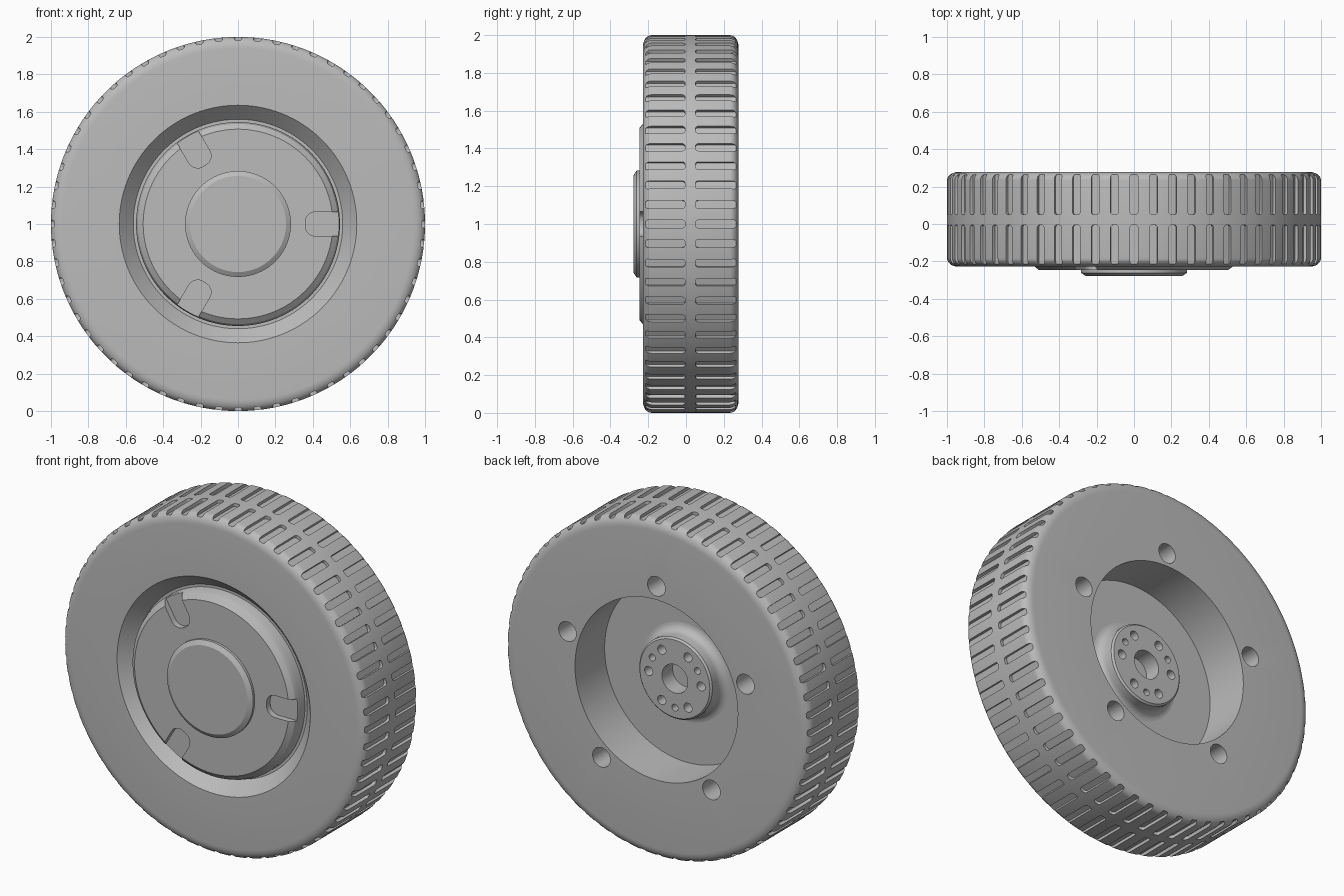
import bpy, bmesh
from math import sin, cos, pi, radians
from mathutils import Matrix, Vector

if "Cube" in bpy.data.objects:
    bpy.data.objects.remove(bpy.data.objects["Cube"])

grey = bpy.data.materials.new("plain_grey")
grey.use_nodes = True
grey.diffuse_color = (0.5, 0.5, 0.5, 1)
grey.node_tree.nodes["Principled BSDF"].inputs["Base Color"].default_value = (0.5, 0.5, 0.5, 1)

AXLE = Vector((0, 0, 1))
FRONT, BACK = -0.228, 0.278


def make_object(name, bm):
    """Turn a bmesh built around the origin into an object at axle height."""
    bmesh.ops.recalc_face_normals(bm, faces=bm.faces)
    bmesh.ops.translate(bm, verts=bm.verts, vec=AXLE)
    mesh = bpy.data.meshes.new(name)
    bm.to_mesh(mesh)
    bm.free()
    mesh.materials.append(grey)
    obj = bpy.data.objects.new(name, mesh)
    bpy.context.collection.objects.link(obj)
    return obj


def lathe(name, profile, steps, closed=False):
    """Revolve (radius, y) points around the y axis."""
    bm = bmesh.new()
    verts = [bm.verts.new((r, y, 0)) for r, y in profile]
    pairs = list(zip(verts, verts[1:])) + ([(verts[-1], verts[0])] if closed else [])
    edges = [bm.edges.new(p) for p in pairs]
    bmesh.ops.spin(bm, geom=verts + edges, cent=(0, 0, 0), axis=(0, 1, 0),
                   angle=2 * pi, steps=steps, use_merge=True)
    bmesh.ops.remove_doubles(bm, verts=bm.verts, dist=1e-5)
    return make_object(name, bm)


def rounded_rect(x0, x1, y0, y1, r, n=5):
    """Outline of a rectangle with rounded corners."""
    corners = [(x1 - r, y1 - r), (x0 + r, y1 - r), (x0 + r, y0 + r), (x1 - r, y0 + r)]
    return [(cx + r * cos((q + i / n) * pi / 2), cy + r * sin((q + i / n) * pi / 2))
            for q, (cx, cy) in enumerate(corners) for i in range(n + 1)]


def add_prism(bm, outline, to_3d, low, high, matrix):
    """Extrude a 2D outline between two heights and place it."""
    rings = [[bm.verts.new(matrix @ Vector(to_3d(u, v, h))) for u, v in outline]
             for h in (low, high)]
    bm.faces.new(rings[0])
    bm.faces.new(rings[1][::-1])
    for i in range(len(outline)):
        j = (i + 1) % len(outline)
        bm.faces.new((rings[0][i], rings[0][j], rings[1][j], rings[1][i]))


def along_axle(u, v, h):
    return (u, h, v)


def outward(u, v, h):
    return (h, v, u)


def turn(degrees):
    return Matrix.Rotation(-radians(degrees), 4, 'Y')


def add_hole(bm, angle, dist, radius, low, high):
    outline = [(dist + radius * cos(i * pi / 16), radius * sin(i * pi / 16)) for i in range(32)]
    add_prism(bm, outline, along_axle, low, high, turn(angle))


def cut(target, bm):
    """Subtract the prisms in bm from the target."""
    cutter = make_object("cutter", bm)
    cutter.hide_render = True
    mod = target.modifiers.new("cut", 'BOOLEAN')
    mod.operation, mod.solver, mod.object = 'DIFFERENCE', 'EXACT', cutter
    bpy.context.view_layer.objects.active = target
    bpy.ops.object.modifier_apply(modifier=mod.name)
    bpy.data.objects.remove(cutter)


# Tyre: solid ring with rounded shoulders and a sloped front lip
def shoulder(y, side):
    arc = [(0.94 + 0.06 * sin(i * pi / 12), y - side * 0.045 * (1 - cos(i * pi / 12)))
           for i in range(7)]
    return arc if side < 0 else arc[::-1]


tyre = lathe("tyre", [(0.535, -0.15), (0.56, -0.15), (0.635, FRONT)] + shoulder(FRONT, -1)
             + shoulder(BACK, 1) + [(0.535, BACK)], 180, closed=True)

# Tread grooves in two rows, and bolt holes in the back
bm = bmesh.new()
for k in range(60):
    for y0, y1 in ((FRONT + 0.012, -0.005), (0.05, BACK - 0.012)):
        add_prism(bm, rounded_rect(-0.021, 0.021, y0, y1, 0.014, 3), outward,
                  0.982, 1.1, turn(6 * k))
for k in range(5):
    add_hole(bm, 90 + 72 * k, 0.615, 0.058, 0.14, 0.4)
cut(tyre, bm)

# Wheel disc with a bevelled front cap and a three-slot rim
disc = lathe("wheel_disc", [(0, 0), (0.545, 0), (0.545, -0.2), (0.535, -0.225),
                            (0.507, -0.247), (0, -0.247)], 128)
bm = bmesh.new()
for k in range(3):
    add_prism(bm, rounded_rect(0.36, 0.7, -0.065, 0.065, 0.055), along_axle,
              -0.4, -0.212, turn(120 * k))
cut(disc, bm)

# Raised centre cap on the front
cap = lathe("centre_cap", [(0, -0.24), (0.283, -0.24), (0.283, -0.262),
                           (0.257, -0.278), (0, -0.278)], 96)

# Mounting boss at the back, with a filleted foot
foot = [(0.29 - 0.05 * sin(i * pi / 12), 0.05 - 0.05 * cos(i * pi / 12)) for i in range(7)]
boss = lathe("mounting_boss", [(0, -0.02), (0.29, -0.02)] + foot
             + [(0.24, 0.095), (0.23, 0.105), (0, 0.105)], 96)
bm = bmesh.new()
add_hole(bm, 0, 0, 0.085, 0.005, 0.3)
for centre in (30, 150, 270):
    for offset, radius in ((-30, 0.027), (0, 0.02), (30, 0.027)):
        add_hole(bm, centre + offset, 0.172, radius, 0.03, 0.3)
cut(boss, bm)

# Smooth round surfaces, crisp edges
for obj in (tyre, disc, cap, boss):
    bpy.ops.object.select_all(action='DESELECT')
    obj.select_set(True)
    bpy.context.view_layer.objects.active = obj
    bpy.ops.object.shade_smooth_by_angle(angle=radians(28))
